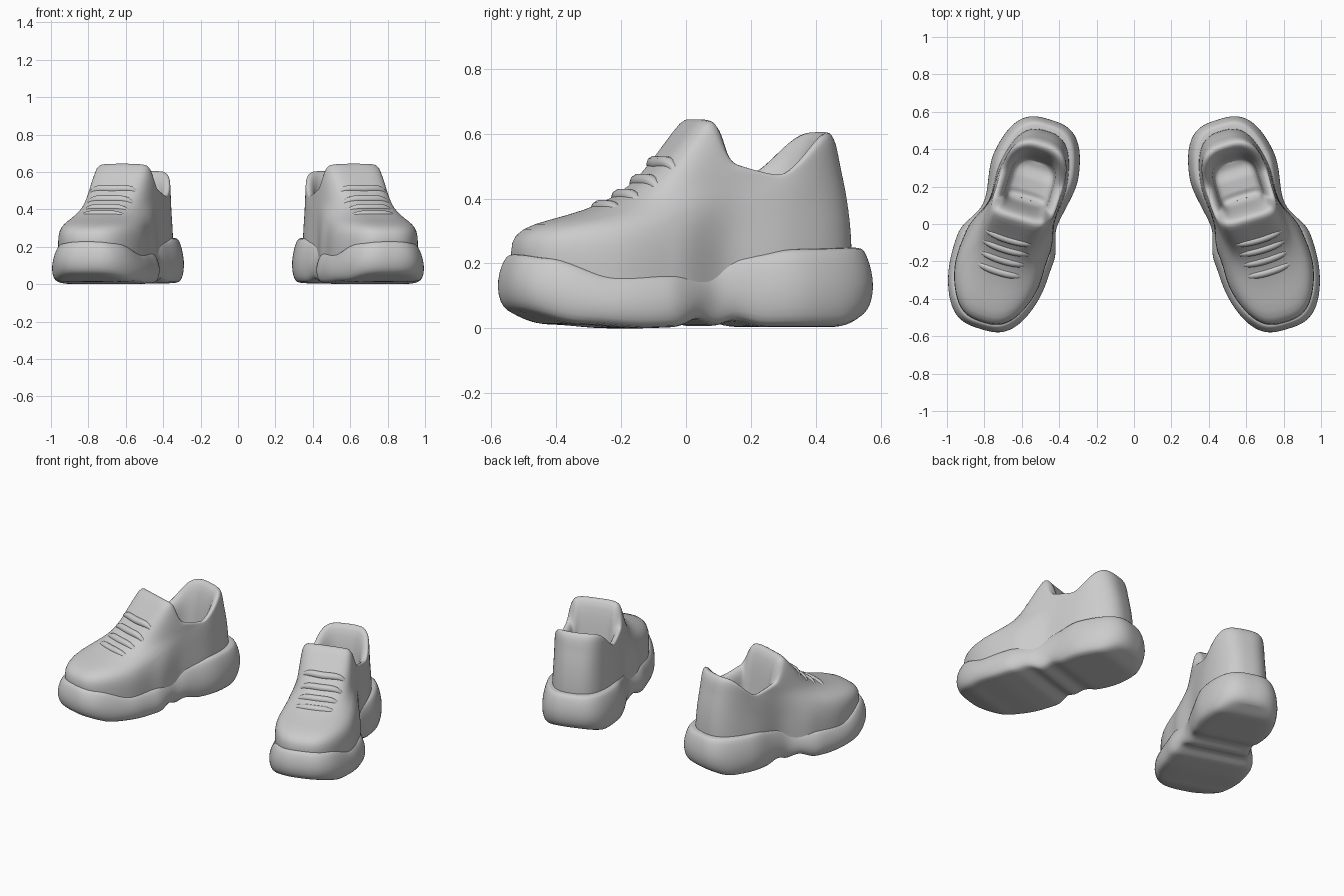
import bpy, bmesh
from math import sin, cos, pi, radians
from mathutils import Vector, Matrix
from mathutils.bvhtree import BVHTree

if "Cube" in bpy.data.objects:
    bpy.data.objects.remove(bpy.data.objects["Cube"])

grey = bpy.data.materials.new("plain grey")
grey.use_nodes = True
grey.diffuse_color = (0.6, 0.6, 0.6, 1)
grey.node_tree.nodes["Principled BSDF"].inputs["Base Color"].default_value = grey.diffuse_color

# Shoe frame: u across, v from toe to heel, turned so the toe points outward
FRAME = Matrix.Translation((0.65, 0, 0)) @ Matrix.Rotation(radians(17), 4, "Z")
SIDES = 120


def smooth(a, b, x):
    t = min(max((x - a) / (b - a), 0), 1)
    return t * t * (3 - 2 * t)


def table(points, x):
    """Eased lookup through (position, value) pairs."""
    for (a, p), (b, q) in zip(points, points[1:]):
        if x <= b:
            return p + (q - p) * smooth(a, b, x)
    return points[-1][1]


def outline(front, back, front_power, back_power):
    """Rounded-box loop: sideways factor and v for each point."""
    for i in range(SIDES):
        s, c = sin(2 * pi * i / SIDES), cos(2 * pi * i / SIDES)
        power = front_power if c > 0 else back_power
        r = (abs(s) ** power + abs(c) ** power) ** (-1 / power)
        yield s * r, (front + back) / 2 - c * r * (back - front) / 2


def finish(ob):
    """Material and the mirrored second shoe."""
    ob.data.materials.append(grey)
    mirror = ob.modifiers.new("other shoe", "MIRROR")
    mirror.use_mirror_merge = False
    return ob


def loft(name, rings):
    bm = bmesh.new()
    loops = [[bm.verts.new(FRAME @ Vector(p)) for p in ring] for ring in rings]
    for lo, hi in zip(loops, loops[1:]):
        for i in range(SIDES):
            j = (i + 1) % SIDES
            bm.faces.new((lo[i], lo[j], hi[j], hi[i]))
    bmesh.ops.remove_doubles(bm, verts=bm.verts, dist=0.0005)
    bmesh.ops.recalc_face_normals(bm, faces=bm.faces)
    me = bpy.data.meshes.new(name)
    bm.to_mesh(me)
    bm.free()
    me.shade_smooth()
    ob = bpy.data.objects.new(name, me)
    bpy.context.collection.objects.link(ob)
    ob.modifiers.new("soften", "SUBSURF").levels = 1
    ob.modifiers["soften"].render_levels = 1
    return finish(ob)


def middle(v):
    return -0.03 * smooth(-0.2, 0.15, v)


# Chunky sole: toe spring, raised heel and grooves under the arch
SOLE_WIDTH = [(-0.6, 0.262), (-0.3, 0.275), (-0.13, 0.27), (0.06, 0.208), (0.35, 0.254), (0.6, 0.258)]
SOLE_TOP = [(-0.6, 0.24), (-0.5, 0.22), (-0.3, 0.16), (-0.05, 0.165), (0.15, 0.225), (0.3, 0.245), (0.6, 0.25)]
SOLE_BOTTOM = [(-0.6, 0.06), (-0.4, 0.012), (-0.2, 0), (-0.09, 0.003), (-0.02, 0.03), (0.05, 0.004),
               (0.11, 0.025), (0.2, 0.004), (0.45, 0.004), (0.6, 0.05)]


def sole_ring(inset, level, squeeze=1):
    ring = []
    for s, v in outline(inset - 0.588, 0.594 - inset, 3, 3):
        low, high = table(SOLE_BOTTOM, v), table(SOLE_TOP, v)
        u = middle(v) + s * squeeze * (table(SOLE_WIDTH, v) - inset)
        ring.append((u, v, low + (high - low) * level))
    return ring


loft("sole", [sole_ring(0.045, 0, 0), sole_ring(0.045, 0, 0.5), sole_ring(0.038, 0), sole_ring(0.015, 0.06),
              sole_ring(0.002, 0.25), sole_ring(0, 0.5), sole_ring(0.012, 0.78), sole_ring(0.028, 0.96),
              sole_ring(0.04, 1), sole_ring(0.09, 1), sole_ring(0.09, 1, 0)])

# Upper: loops rise from the sole, over the toe and tongue, then down inside
UPPER_WIDTH = [(-0.6, 0.232), (-0.3, 0.248), (-0.1, 0.232), (0.1, 0.186), (0.3, 0.205), (0.6, 0.208)]


def upper_ring(front, front_z, back, back_z, side_z, narrow, squeeze=1):
    ring = []
    for s, v in outline(front, back, 2.8 + 2.4 * smooth(-0.2, 0, front), 2.8):
        wide = table(UPPER_WIDTH, v)
        u = middle(v) + s * squeeze * (wide + (0.172 - wide) * narrow)
        drop = smooth(front + 0.01, max(0.115, front + 0.05), v)
        fall = 1 - 0.7 * drop - 0.3 * smooth(front, 0.28, v)
        rise = smooth(0.25, back - 0.01, v)
        z = side_z + (front_z - side_z) * fall + (back_z - side_z) * rise
        z -= 0.02 * s ** 4 * (fall + rise) * smooth(-0.2, 0, front)
        ring.append((u, v, z))
    return ring


upper = loft("upper", [upper_ring(*row) for row in (
    (-0.54, 0.15, 0.53, 0.2, 0.12, 0),
    (-0.553, 0.24, 0.53, 0.26, 0.2, 0),
    (-0.54, 0.29, 0.525, 0.33, 0.26, 0.08),
    (-0.48, 0.322, 0.515, 0.4, 0.315, 0.24),
    (-0.37, 0.347, 0.505, 0.45, 0.36, 0.42),
    (-0.26, 0.382, 0.495, 0.49, 0.395, 0.57),
    (-0.17, 0.432, 0.487, 0.53, 0.425, 0.72),
    (-0.08, 0.52, 0.478, 0.57, 0.45, 0.86),
    (0, 0.62, 0.465, 0.596, 0.465, 0.97),
    (0.03, 0.65, 0.447, 0.61, 0.474, 1.05),
    (0.06, 0.642, 0.418, 0.59, 0.468, 1.1, 0.85),
    (0.088, 0.56, 0.392, 0.5, 0.43, 1.1, 0.73),
    (0.11, 0.42, 0.378, 0.4, 0.36, 1.1, 0.69),
    (0.125, 0.3, 0.37, 0.3, 0.3, 1.1, 0.67),
    (0.15, 0.28, 0.355, 0.28, 0.28, 1.1, 0.58),
    (0.15, 0.28, 0.355, 0.28, 0.28, 1.1, 0))])

# Laces: four plump rolls sunk into the front of the upper
bpy.context.view_layer.update()
surface = BVHTree.FromObject(upper, bpy.context.evaluated_depsgraph_get())
for n, v in enumerate((-0.265, -0.2, -0.14, -0.085)):
    cu = bpy.data.curves.new("lace", "CURVE")
    cu.dimensions = "3D"
    cu.bevel_depth = 0.022
    cu.bevel_resolution = 3
    cu.use_fill_caps = True
    path = cu.splines.new("POLY")
    steps = 14
    path.points.add(steps)
    for i, point in enumerate(path.points):
        t = 2 * i / steps - 1
        spot = FRAME @ Vector((0.135 * t - 0.005, v + 0.015 * t * t, 2))
        hit = surface.ray_cast(spot, Vector((0, 0, -1)))[0]
        point.co = (*(hit - Vector((0, 0, 0.01 + 0.012 * t ** 4))), 1)
        point.radius = 1 - 0.6 * t ** 4
    lace = bpy.data.objects.new("lace_%d" % (n + 1), cu)
    bpy.context.collection.objects.link(lace)
    finish(lace)
